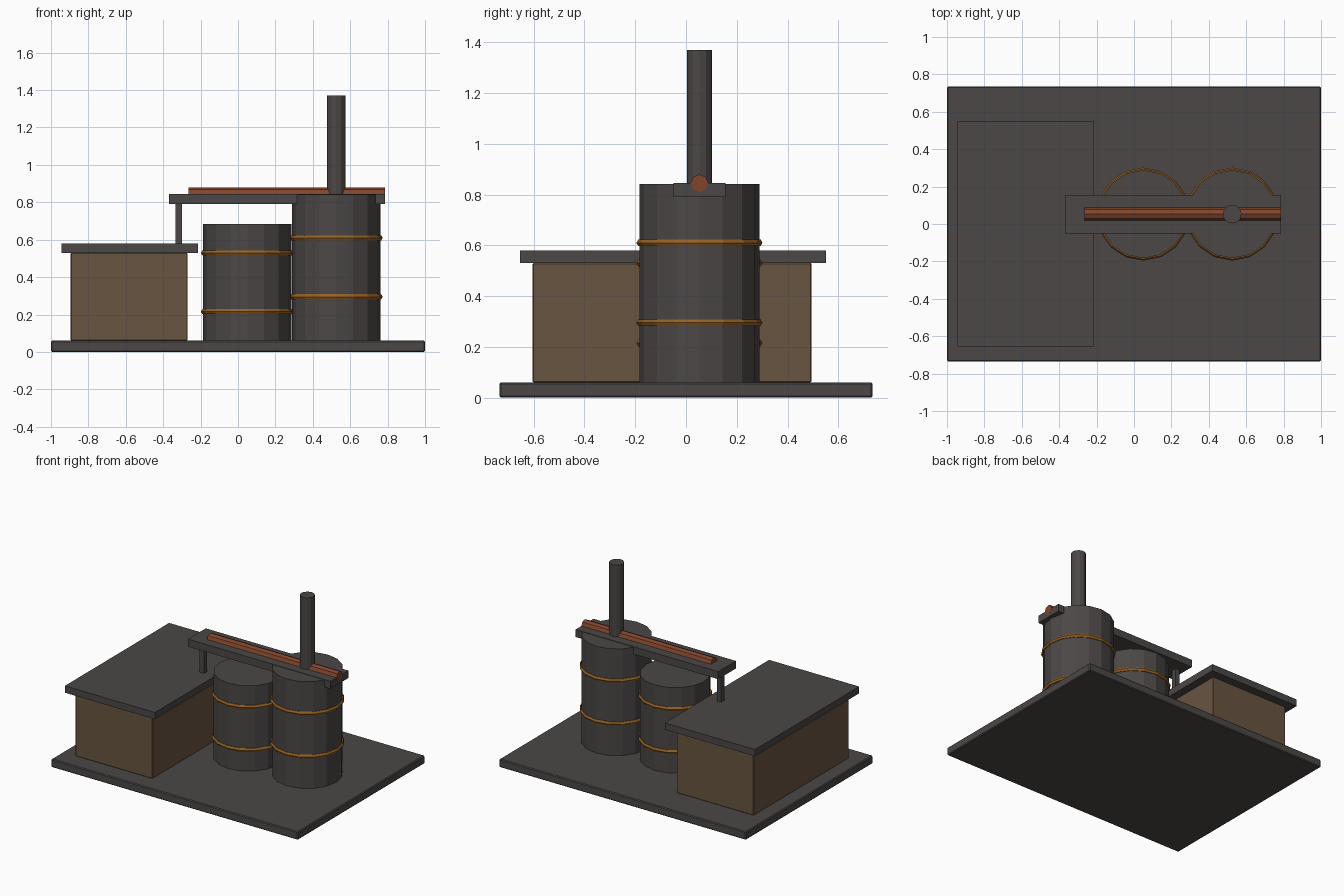
import bpy
import math

cube = bpy.data.objects.get("Cube")
if cube:
    bpy.data.objects.remove(cube, do_unlink=True)


def material(name, rgb):
    m = bpy.data.materials.new(name)
    m.use_nodes = True
    m.diffuse_color = (*rgb, 1)
    m.node_tree.nodes["Principled BSDF"].inputs["Base Color"].default_value = (*rgb, 1)
    return m


iron = material("dark iron", (0.07, 0.063, 0.061))
wood = material("brown timber", (0.14, 0.09, 0.053))
brass = material("aged brass", (0.30, 0.12, 0.02))
rust = material("rusty copper", (0.22, 0.06, 0.025))


def finish(name, mat):
    obj = bpy.context.object
    obj.name = name
    obj.data.materials.append(mat)
    return obj


def box(name, mat, x, y, z, bevel=0):
    """Box from (low, high) ranges on each axis."""
    ranges = (x, y, z)
    bpy.ops.mesh.primitive_cube_add(size=1, location=[(a + b) / 2 for a, b in ranges])
    obj = finish(name, mat)
    obj.scale = [b - a for a, b in ranges]
    bpy.ops.object.transform_apply(location=False, rotation=False, scale=True)
    if bevel:
        mod = obj.modifiers.new("Bevel", "BEVEL")
        mod.width = bevel
        mod.segments = 1


def upright(name, mat, x, radius, z, sides):
    """Flat-sided vertical cylinder on the shared centre line."""
    bpy.ops.mesh.primitive_cylinder_add(vertices=sides, radius=radius, depth=z[1] - z[0],
                                        location=(x, LINE, (z[0] + z[1]) / 2))
    finish(name, mat)


LINE = 0.053    # y of the tanks, beam, pipe and chimney
FLOOR = 0.06

# Ground slab and shed
box("base_slab", iron, (-1, 1), (-0.735, 0.735), (0, FLOOR), 0.006)
box("shed_walls", wood, (-0.895, -0.27), (-0.605, 0.495), (FLOOR, 0.53), 0.004)
box("shed_roof", iron, (-0.945, -0.215), (-0.655, 0.552), (0.53, 0.58))

# Tanks with two hoops each
for side, x, top, hoops in (("short", 0.05, 0.685, (0.215, 0.53)),
                            ("tall", 0.525, 0.842, (0.295, 0.61))):
    upright(side + "_tank", iron, x, 0.236, (FLOOR, top), 16)
    for level, z in zip(("lower", "upper"), hoops):
        bpy.ops.mesh.primitive_torus_add(major_segments=16, minor_segments=6,
                                         major_radius=0.233, minor_radius=0.0155,
                                         location=(x, LINE, z))
        finish(f"{side}_tank_{level}_hoop", brass)

# Overhead beam, its post, the pipe on it and the chimney
box("beam", iron, (-0.37, 0.785), (LINE - 0.103, LINE + 0.103), (0.79, 0.845))
box("beam_post", iron, (-0.335, -0.3), (LINE - 0.0175, LINE + 0.0175), (0.58, 0.79))
bpy.ops.mesh.primitive_cylinder_add(vertices=8, radius=0.035, depth=1.05,
                                    location=(0.261, LINE, 0.845),
                                    rotation=(0, math.pi / 2, 0))
finish("pipe", rust)
upright("chimney", iron, 0.525, 0.05, (0.8, 1.37), 12)
